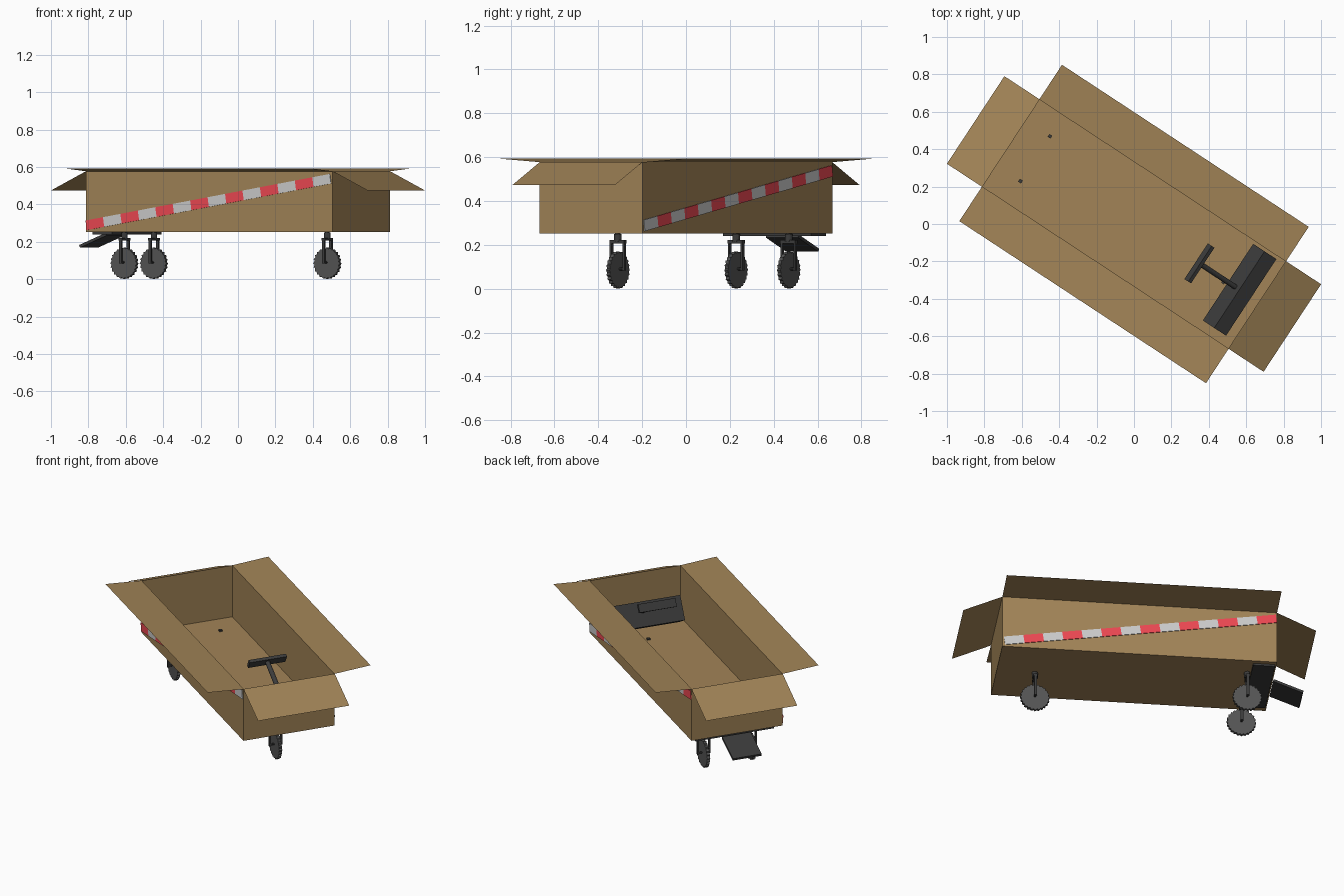
import bpy, bmesh
from math import radians, sin, cos, pi, atan2, degrees
from mathutils import Matrix, Vector

if "Cube" in bpy.data.objects:
    bpy.data.objects.remove(bpy.data.objects["Cube"])

# Everything is built along local x (length), then turned on the ground
TURN = Matrix.Rotation(radians(-33.3), 4, 'Z')
HL, HW, Z0, Z1 = 0.789, 0.28, 0.252, 0.577


def material(name, rgb):
    m = bpy.data.materials.new(name)
    m.diffuse_color = (*rgb, 1)
    m.use_nodes = True
    m.node_tree.nodes["Principled BSDF"].inputs["Base Color"].default_value = m.diffuse_color
    return m


CARD = material("cardboard", (0.36, 0.23, 0.095))
RED = material("tape_red", (0.85, 0.065, 0.085))
WHITE = material("tape_white", (0.6, 0.6, 0.6))
DARK = material("dark_plastic", (0.045, 0.045, 0.045))
STEEL = material("wheel_grey", (0.09, 0.09, 0.09))


def finish(name, bm, mat, place=Matrix()):
    bmesh.ops.recalc_face_normals(bm, faces=bm.faces)
    me = bpy.data.meshes.new(name)
    bm.to_mesh(me)
    bm.free()
    me.materials.append(mat)
    ob = bpy.data.objects.new(name, me)
    ob.matrix_world = TURN @ place
    bpy.context.collection.objects.link(ob)
    return ob


def box(name, center, size, mat, tilt=0):
    bm = bmesh.new()
    bmesh.ops.create_cube(bm, size=1)
    bmesh.ops.scale(bm, vec=size, verts=bm.verts)
    return finish(name, bm, mat, Matrix.Translation(center) @ Matrix.Rotation(radians(tilt), 4, 'Y'))


def rod(name, a, b, r, mat, sides=12):
    a, b = Vector(a), Vector(b)
    bm = bmesh.new()
    bmesh.ops.create_cone(bm, cap_ends=True, segments=sides, radius1=r, radius2=r, depth=(b - a).length)
    rot = (b - a).to_track_quat('Z', 'Y').to_matrix().to_4x4()
    return finish(name, bm, mat, Matrix.Translation((a + b) / 2) @ rot)


def sheet(name, pts):
    bm = bmesh.new()
    bm.faces.new([bm.verts.new(p) for p in pts])
    return finish(name, bm, CARD)


# Open carton: floor and four walls
bm = bmesh.new()
bmesh.ops.create_cube(bm, size=1)
bmesh.ops.delete(bm, geom=[f for f in bm.faces if f.normal.z > 0.5], context='FACES_ONLY')
bmesh.ops.scale(bm, vec=(2 * HL, 2 * HW, Z1 - Z0), verts=bm.verts)
carton = finish("carton", bm, CARD, Matrix.Translation((0, 0, (Z0 + Z1) / 2)))
thick = carton.modifiers.new("card", 'SOLIDIFY')
thick.thickness = 0.003

# Flaps: long ones almost level, end ones hanging
for s, tag in ((-1, "a"), (1, "b")):
    y, yo = s * HW, s * (HW + 0.22)
    sheet("side_flap_" + tag, [(-HL, y, Z1), (HL, y, Z1), (HL, yo, 0.593), (-HL, yo, 0.593)])
    x, xo = s * HL, s * (HL + 0.224)
    sheet("end_flap_" + tag, [(x, -HW, Z1), (x, HW, Z1), (xo, HW, 0.474), (xo, -HW, 0.474)])

# Diagonal warning tape on both long walls
N, X_A, X_B, Z_A, Z_B = 14, -0.785, 0.777, 0.288, 0.537
slope = degrees(atan2(Z_B - Z_A, X_B - X_A))
for s, tag in ((-1, "front"), (1, "back")):
    for i in range(N):
        t = (i + 0.5) / N
        h = t if s < 0 else 1 - t
        box(f"tape_{tag}_{i}", (X_A + (X_B - X_A) * t, s * (HW + 0.002), Z_A + (Z_B - Z_A) * h),
            ((X_B - X_A) / N / cos(radians(slope)), 0.004, 0.052),
            WHITE if i % 2 else RED, slope * s)

# Dashboard, steering column and handlebar
V = 0.016
box("dashboard", (0.665, V, 0.368), (0.087, 0.49, 0.146), DARK, 30)
rod("steering_column", (0.408, V, 0.539), (0.64, V, 0.405), 0.014, DARK)
box("handlebar", (0.408, V, 0.539), (0.02, 0.228, 0.05), DARK, 30)

# Hitch plate under the tail with a sloping step
box("tail_plate", (-0.718, 0.012, 0.246), (0.126, 0.48, 0.012), DARK)
box("tail_step", (-0.875, 0.006, 0.208), (0.182, 0.176, 0.015), DARK, -20.9)


# Toothed wheel: sawtooth outline extruded along its axle
def wheel(name, x, y, r=0.085, teeth=24, w=0.018):
    bm = bmesh.new()
    ring = []
    for i in range(teeth):
        for rr, off in ((r, 0.0), (r * 0.91, 0.35)):
            a = 2 * pi * (i + off - 6) / teeth
            ring.append(bm.verts.new((rr * cos(a), -w / 2, rr * sin(a))))
    face = bm.faces.new(ring)
    out = bmesh.ops.extrude_face_region(bm, geom=[face])
    bmesh.ops.translate(bm, vec=(0, w, 0), verts=[v for v in out['geom'] if isinstance(v, bmesh.types.BMVert)])
    finish(name, bm, STEEL, Matrix.Translation((x, y, r)))


# Casters: two at the tail, one at the nose
for k, (x, y) in enumerate(((-0.633, -0.142), (-0.633, 0.145), (0.57, 0.003))):
    wheel(f"wheel_{k}", x, y)
    rod(f"caster_stem_{k}", (x, y, 0.215), (x, y, 0.25), 0.017, DARK)
    box(f"caster_bolt_{k}", (x, y, 0.25), (0.018, 0.018, 0.024), DARK)
    box(f"fork_top_{k}", (x, y, 0.214), (0.022, 0.08, 0.014), DARK)
    for s in (-1, 1):
        box(f"fork_prong_{k}_{'ab'[s > 0]}", (x, y + s * 0.035, 0.15), (0.016, 0.01, 0.135), DARK)
    rod(f"axle_{k}", (x, y - 0.036, 0.09), (x, y + 0.036, 0.09), 0.006, DARK, 8)
